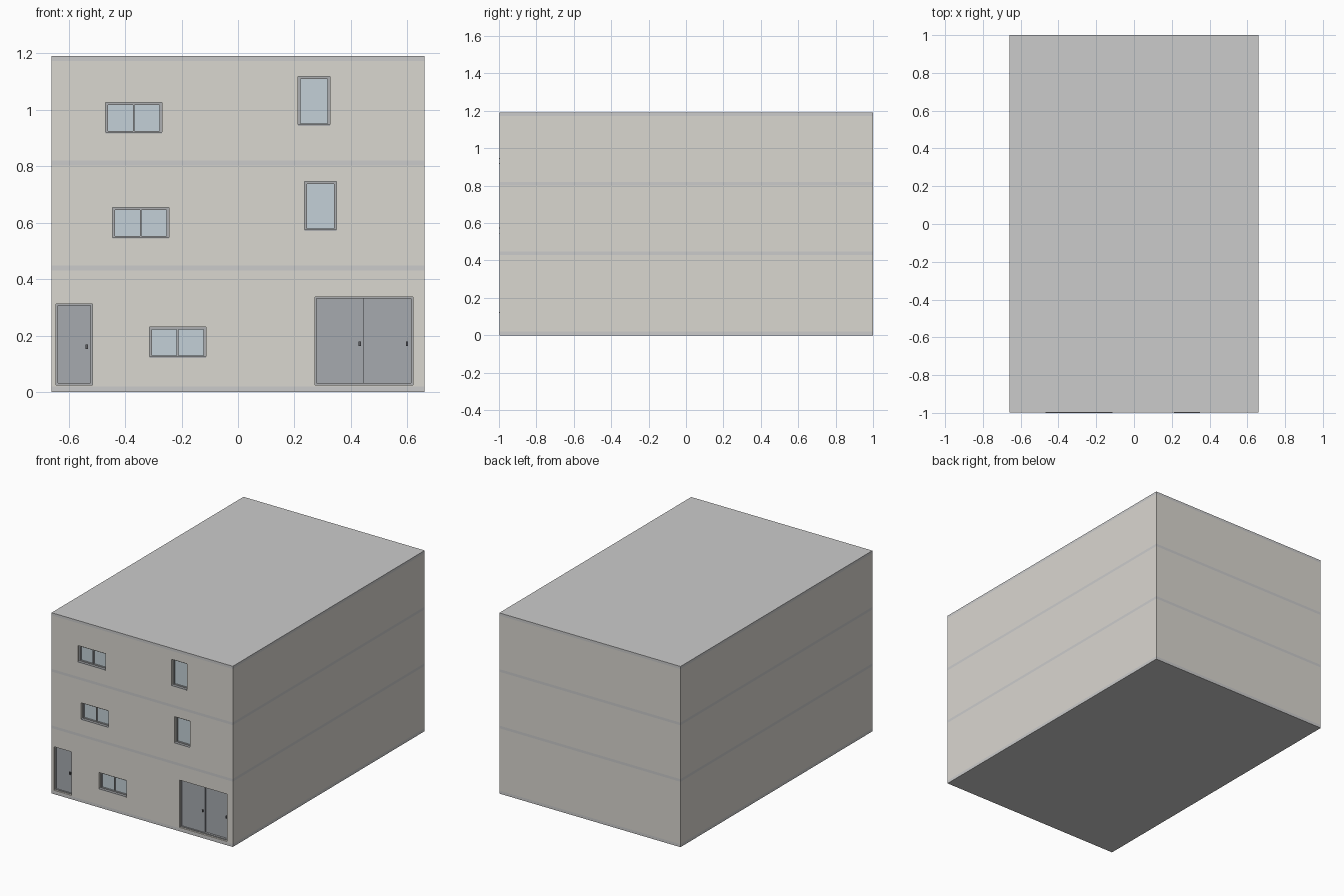
import bpy

if "Cube" in bpy.data.objects:
    bpy.data.objects.remove(bpy.data.objects["Cube"])

def mat(name, r, g, b):
    m = bpy.data.materials.new(name)
    m.diffuse_color = (r, g, b, 1)
    m.use_nodes = True
    m.node_tree.nodes["Principled BSDF"].inputs["Base Color"].default_value = m.diffuse_color
    return m

WALL = mat("wall_plaster", 0.70, 0.68, 0.63)
SLAB = mat("slab_concrete", 0.62, 0.62, 0.62)
FRAME = mat("frame_grey", 0.42, 0.43, 0.44)
GLASS = mat("window_glass", 0.55, 0.63, 0.68)
DOOR = mat("door_panel", 0.38, 0.40, 0.43)
DARK = mat("handle_dark", 0.12, 0.12, 0.13)

X, FRONT, BACK, T = 0.66, -0.997, 1.0, 0.04

def box(name, x0, x1, y0, y1, z0, z1, material):
    bpy.ops.mesh.primitive_cube_add(size=1, location=((x0 + x1) / 2, (y0 + y1) / 2, (z0 + z1) / 2))
    o = bpy.context.object
    o.name = name
    o.scale = (x1 - x0, y1 - y0, z1 - z0)
    bpy.ops.object.transform_apply(location=False, rotation=False, scale=True)
    o.data.materials.append(material)
    return o

def cut(target, *bounds):
    c = box("cutter", *bounds, WALL)
    c.hide_render = True
    m = target.modifiers.new("opening", 'BOOLEAN')
    m.operation, m.solver, m.object = 'DIFFERENCE', 'EXACT', c
    bpy.context.view_layer.objects.active = target
    bpy.ops.object.modifier_apply(modifier=m.name)
    bpy.data.objects.remove(c)

def frame(name, x0, x1, z0, z1, y0, y1, w):
    box(name + "_left_jamb", x0, x0 + w, y0, y1, z0, z1, FRAME)
    box(name + "_right_jamb", x1 - w, x1, y0, y1, z0, z1, FRAME)
    box(name + "_head", x0 + w, x1 - w, y0, y1, z1 - w, z1, FRAME)
    box(name + "_bottom_rail", x0 + w, x1 - w, y0, y1, z0, z0 + w, FRAME)

def window(name, x0, x1, z0, z1, panes):
    w = 0.009
    frame(name, x0, x1, z0, z1, FRONT + 0.014, FRONT + 0.034, w)
    box(name + "_glass", x0 + w, x1 - w, FRONT + 0.024, FRONT + 0.028, z0 + w, z1 - w, GLASS)
    if panes == 2:
        c = (x0 + x1) / 2
        box(name + "_mullion", c - 0.003, c + 0.003, FRONT + 0.016, FRONT + 0.03, z0 + w, z1 - w, FRAME)
    # sill just proud of the wall
    box(name + "_sill", x0, x1, -1.0, FRONT + 0.014, z0, z0 + 0.005, FRAME)

def door(name, x0, x1, z0, z1, leaves):
    w = 0.006
    frame(name, x0, x1, z0, z1, FRONT + 0.012, FRONT + 0.036, w)
    step = (x1 - x0 - 2 * w) / leaves
    for i in range(leaves):
        a = x0 + w + i * step
        y = FRONT + 0.018 + 0.008 * i
        box(name + "_leaf", a, a + step, y, y + 0.01, z0 + w, z1 - w, DOOR)
        h = z0 + (z1 - z0) * 0.47
        box(name + "_handle", a + step - 0.018, a + step - 0.010, y - 0.008, y, h - 0.008, h + 0.008, DARK)

# slabs between the storeys, and the roof
slabs = [(0, 0.02), (0.43, 0.448), (0.802, 0.82), (1.172, 1.19)]
for name, (z0, z1) in zip(("ground_slab", "first_floor_slab", "second_floor_slab", "roof_slab"), slabs):
    box(name, -X, X, FRONT, BACK, z0, z1, SLAB)

# openings per storey: kind, x0, x1, z0, z1, panes or leaves
storeys = [
    [("door", -0.644, -0.516, 0.025, 0.312, 1), ("window", -0.314, -0.114, 0.12, 0.23, 2),
     ("door", 0.272, 0.619, 0.025, 0.337, 2)],
    [("window", -0.445, -0.245, 0.543, 0.654, 2), ("window", 0.236, 0.349, 0.570, 0.745, 1)],
    [("window", -0.469, -0.269, 0.915, 1.025, 2), ("window", 0.213, 0.326, 0.942, 1.117, 1)],
]

# walls, windows and doors of each storey
for i, openings in enumerate(storeys):
    z0, z1 = slabs[i][1], slabs[i + 1][0]
    tag = f"storey_{i + 1}"
    front = box(tag + "_front_wall", -X, X, FRONT, FRONT + T, z0, z1, WALL)
    box(tag + "_back_wall", -X, X, BACK - T, BACK, z0, z1, WALL)
    box(tag + "_left_wall", -X, -X + T, FRONT + T, BACK - T, z0, z1, WALL)
    box(tag + "_right_wall", X - T, X, FRONT + T, BACK - T, z0, z1, WALL)
    for kind, a, b, c, d, n in openings:
        cut(front, a, b, FRONT - 0.1, FRONT + T + 0.1, c, d)
        (window if kind == "window" else door)(f"{tag}_{kind}", a, b, c, d, n)
